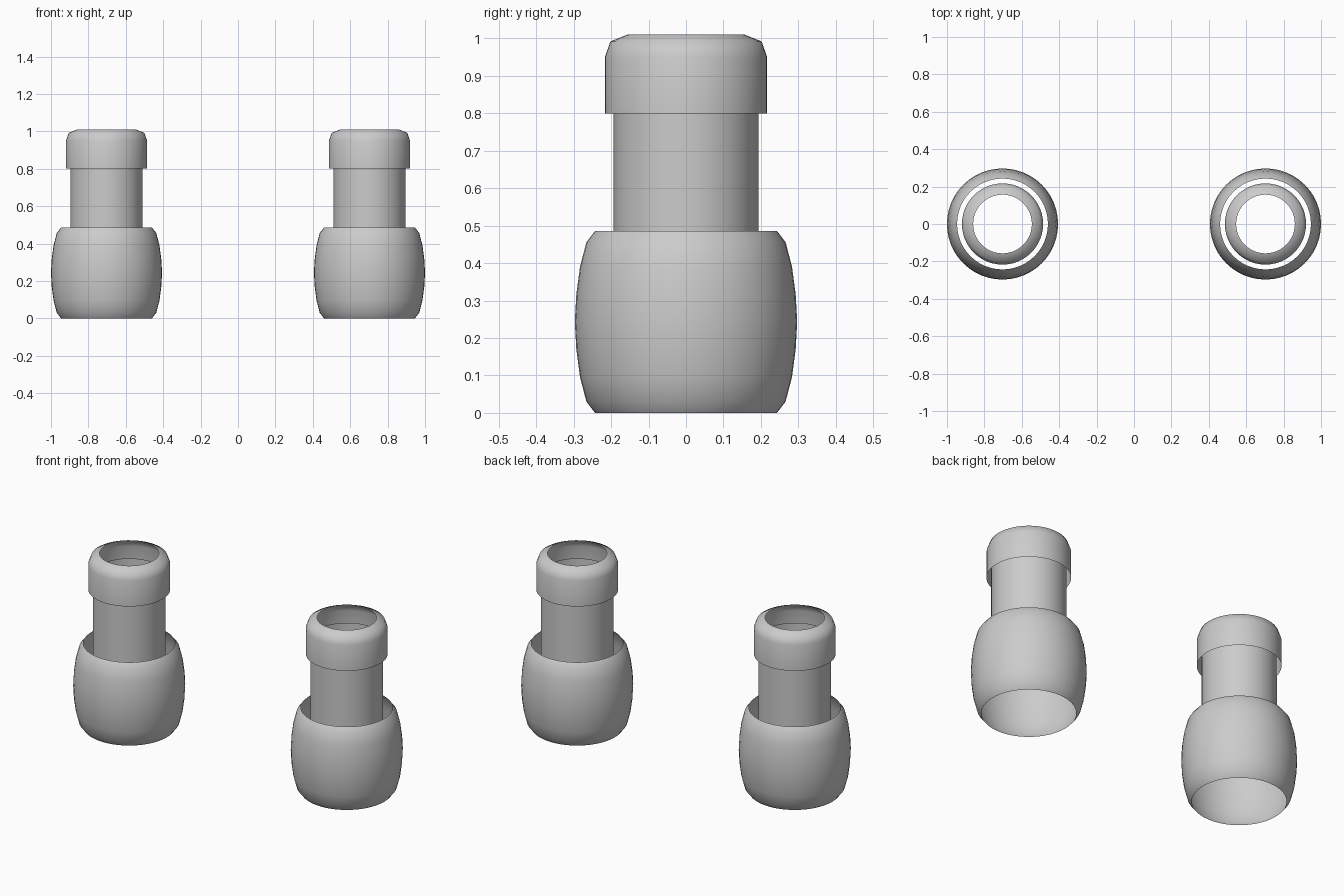
import bpy
import bmesh
from math import cos, sin, tau

cube = bpy.data.objects.get("Cube")
if cube:
    bpy.data.objects.remove(cube, do_unlink=True)

SEGMENTS = 48

# One plain grey for everything
grey = bpy.data.materials.new("light_grey")
grey.use_nodes = True
colour = (0.6, 0.6, 0.6, 1)
grey.diffuse_color = colour
grey.node_tree.nodes["Principled BSDF"].inputs["Base Color"].default_value = colour


def lathe(name, profile, x):
    """Open, smooth shell of revolution from (radius, height) points, bottom to top."""
    bm = bmesh.new()
    rings = []
    for r, z in profile:
        rings.append([bm.verts.new((r * cos(tau * i / SEGMENTS),
                                    r * sin(tau * i / SEGMENTS), z))
                      for i in range(SEGMENTS)])
    for low, high in zip(rings, rings[1:]):
        for i in range(SEGMENTS):
            j = (i + 1) % SEGMENTS
            face = bm.faces.new((low[i], low[j], high[j], high[i]))
            face.smooth = True
    mesh = bpy.data.meshes.new(name)
    bm.to_mesh(mesh)
    bm.free()
    mesh.materials.append(grey)
    obj = bpy.data.objects.new(name, mesh)
    obj.location.x = x
    bpy.context.collection.objects.link(obj)
    return obj


# Barrel profile: lower half, then the same points mirrored above the middle
BARREL_HEIGHT = 0.486
lower = [(0.243, 0), (0.266, 0.03), (0.283, 0.095), (0.293, 0.17)]
barrel = lower + [(0.297, BARREL_HEIGHT / 2)]
barrel += [(r, BARREL_HEIGHT - z) for r, z in reversed(lower)]

tube = [(0.193, 0.3), (0.193, 0.89)]
cap = [(0.217, 0.80), (0.217, 0.95), (0.202, 0.992), (0.157, 1.01)]

# The same three shells on each side
for side, x in (("left", 0.703), ("right", -0.703)):
    lathe(side + "_barrel", barrel, x)
    lathe(side + "_tube", tube, x)
    lathe(side + "_cap", cap, x)
